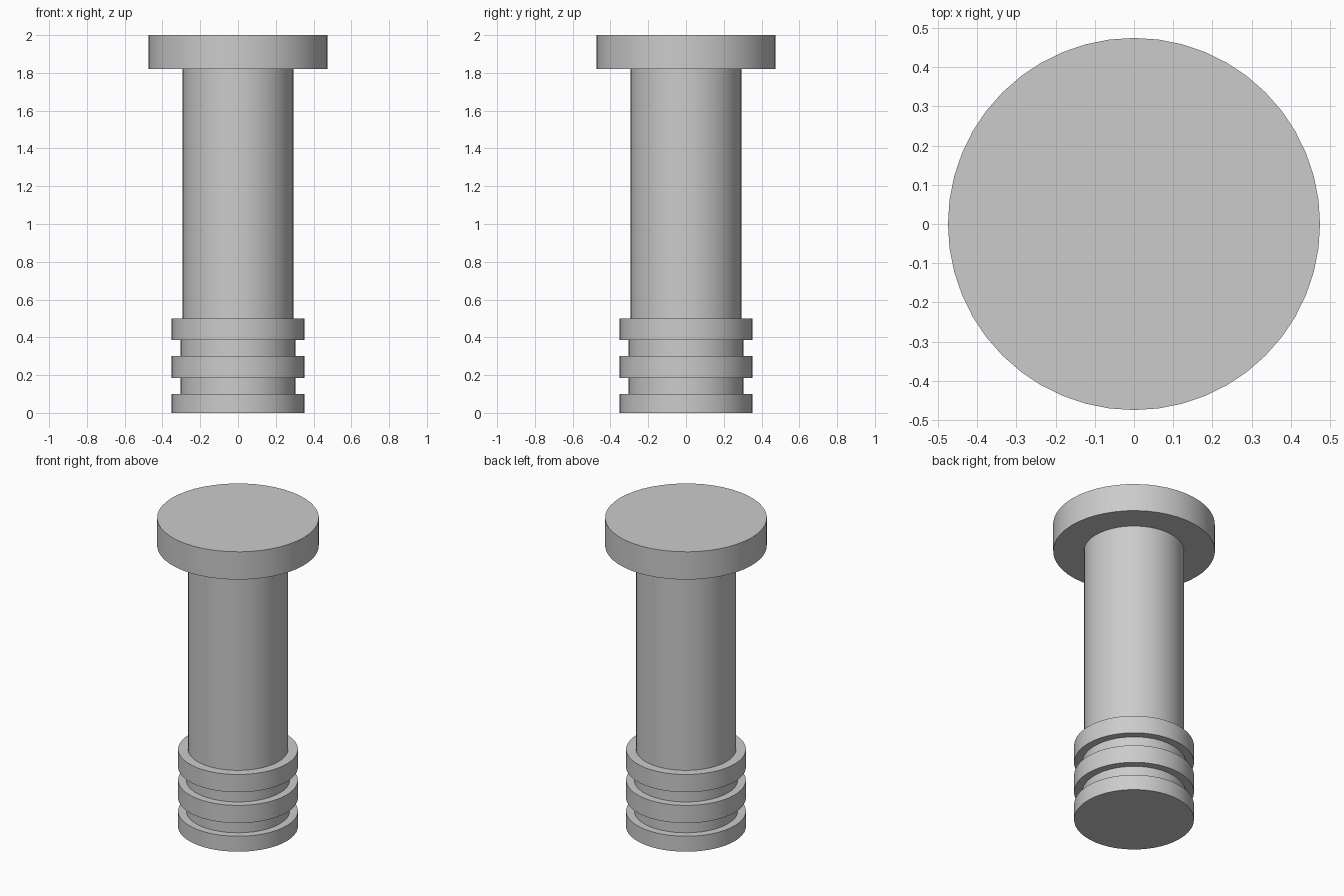
import bpy
import math

if "Cube" in bpy.data.objects:
    bpy.data.objects.remove(bpy.data.objects["Cube"])

# Single plain material
GREY = (0.6, 0.6, 0.6, 1.0)
grey = bpy.data.materials.new("light_grey")
grey.use_nodes = True
grey.diffuse_color = GREY
grey.node_tree.nodes["Principled BSDF"].inputs["Base Color"].default_value = GREY


def disc(name, radius, bottom, top):
    """Upright capped cylinder between two heights, smooth round its side."""
    bpy.ops.mesh.primitive_cylinder_add(
        vertices=48, radius=radius, depth=top - bottom,
        location=(0, 0, (top + bottom) / 2))
    part = bpy.context.object
    part.name = name
    part.data.materials.append(grey)
    bpy.ops.object.shade_smooth_by_angle(angle=math.radians(30))
    return part


# Wide flat head and the shaft sunk into it
disc("head", 0.475, 1.82, 2.0)
disc("shaft", 0.294, 0.4, 1.9)

# Core that forms the floor of the two grooves
disc("groove_core", 0.304, 0.05, 0.45)

# Three raised rings at the foot
disc("bottom_ring", 0.352, 0.0, 0.1)
disc("middle_ring", 0.352, 0.185, 0.3)
disc("top_ring", 0.352, 0.385, 0.5)
